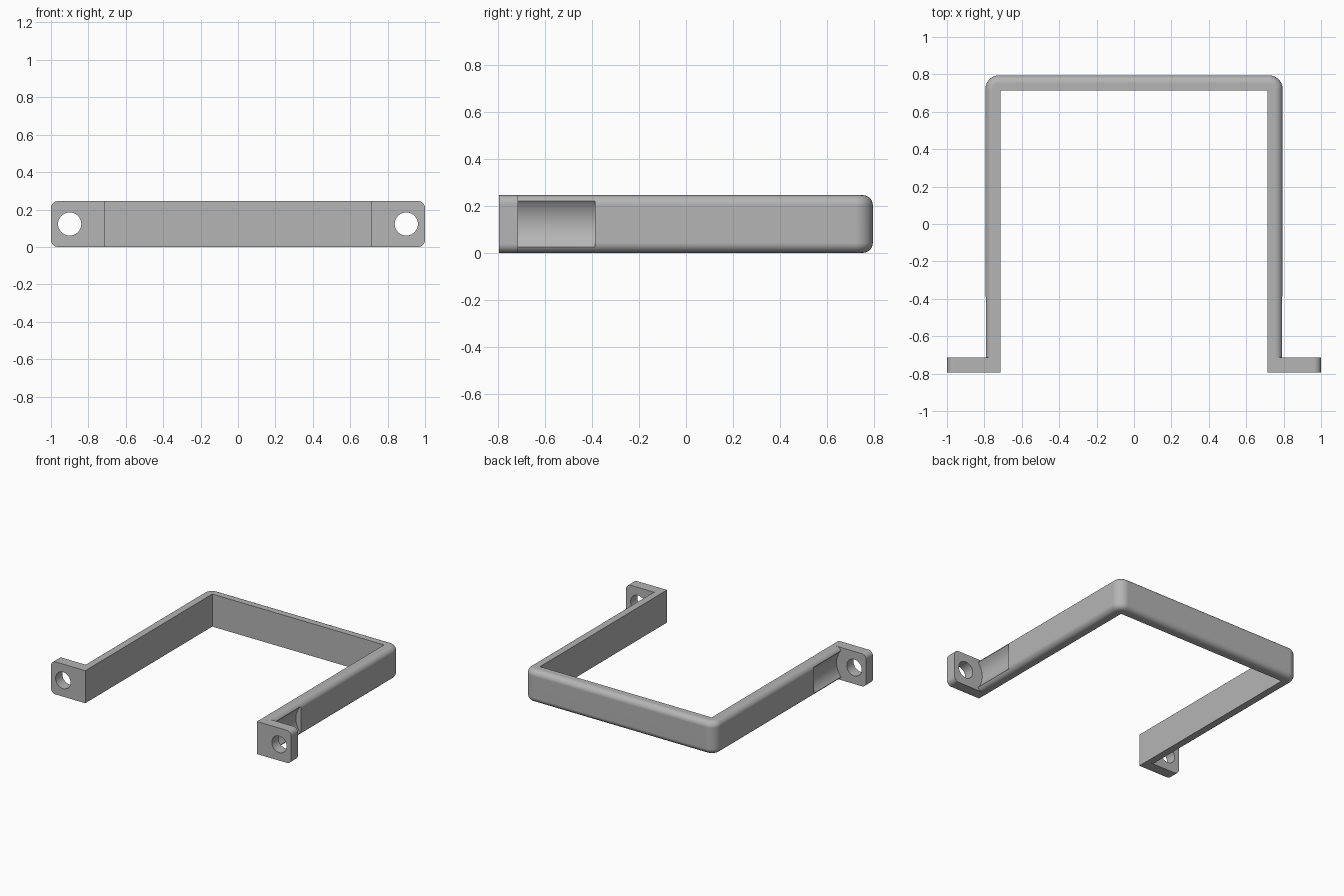
import bpy, bmesh, math
from mathutils import Matrix, Vector

if "Cube" in bpy.data.objects:
    bpy.data.objects.remove(bpy.data.objects["Cube"], do_unlink=True)

HEIGHT = 0.245
OUTER, INNER = 0.795, 0.715     # half sizes of the U, outside and inside
EDGE, CORNER = 0.042, 0.075     # edge rounding and plan corner radius

grey = bpy.data.materials.new("plain_grey")
grey.use_nodes = True
colour = (0.46, 0.46, 0.46, 1)
grey.diffuse_color = colour
grey.node_tree.nodes["Principled BSDF"].inputs["Base Color"].default_value = colour


def add_object(name, bm):
    bmesh.ops.recalc_face_normals(bm, faces=bm.faces)
    mesh = bpy.data.meshes.new(name)
    bm.to_mesh(mesh)
    bm.free()
    mesh.materials.append(grey)
    obj = bpy.data.objects.new(name, mesh)
    bpy.context.collection.objects.link(obj)
    return obj


def box(low, high):
    bm = bmesh.new()
    low, high = Vector(low), Vector(high)
    size = Matrix.Diagonal((high - low).to_4d())
    bmesh.ops.create_cube(bm, size=1, matrix=Matrix.Translation((low + high) / 2) @ size)
    return bm


def round_edges(bm, rule, radius, segments=8):
    edges = [e for e in bm.edges if rule(e.verts[0].co, e.verts[1].co)]
    bmesh.ops.bevel(bm, geom=edges, offset=radius, segments=segments,
                    profile=0.5, affect='EDGES', clamp_overlap=True)


def rod(name, x, radius, y0, y1):
    bm = bmesh.new()
    place = Matrix.Translation((x, (y0 + y1) / 2, HEIGHT / 2)) @ Matrix.Rotation(math.pi / 2, 4, 'X')
    bmesh.ops.create_cone(bm, cap_ends=True, segments=64, radius1=radius,
                          radius2=radius, depth=y1 - y0, matrix=place)
    return add_object(name, bm)


def cut(obj, cutter):
    cutter.hide_render = True
    mod = obj.modifiers.new("cut", 'BOOLEAN')
    mod.operation, mod.solver, mod.object = 'DIFFERENCE', 'EXACT', cutter
    bpy.context.view_layer.objects.active = obj
    bpy.ops.object.modifier_apply(modifier=mod.name)
    bpy.data.objects.remove(cutter, do_unlink=True)


def finish(obj):
    bpy.ops.object.select_all(action='DESELECT')
    obj.select_set(True)
    bpy.context.view_layer.objects.active = obj
    bpy.ops.object.shade_smooth_by_angle(angle=math.radians(30))
    mod = obj.modifiers.new("flat_face_normals", 'WEIGHTED_NORMAL')
    mod.keep_sharp = True


# U-shaped strap: rounded block, hollowed out
bm = box((-OUTER, -INNER, 0), (OUTER, OUTER, HEIGHT))
round_edges(bm, lambda a, b: abs(a.z - b.z) > 0.1 and a.y > 0, CORNER, 12)
round_edges(bm, lambda a, b: abs(a.z - b.z) < 0.001 and max(a.y, b.y) > -INNER + 0.01, EDGE)
strap = add_object("strap", bm)
cut(strap, add_object("hollow_cutter", box((-INNER, -1, -0.1), (INNER, INNER, HEIGHT + 0.1))))

# Screwdriver clearance grooves in the outside of both legs
for side in (-1, 1):
    cut(strap, rod("groove_cutter", side * 0.9, 0.147, -0.9, -0.387))
finish(strap)

# Mounting tabs with screw holes
for side, name in ((-1, "right_tab"), (1, "left_tab")):
    xs = sorted((side * INNER, side))
    bm = box((xs[0], -OUTER, 0), (xs[1], -INNER, HEIGHT))
    round_edges(bm, lambda a, b: abs(a.y - b.y) > 0.01 and abs(a.x) > 0.9, 0.037)
    tab = add_object(name, bm)
    cut(tab, rod("hole_cutter", side * 0.9, 0.062, -1, -0.6))
    finish(tab)
